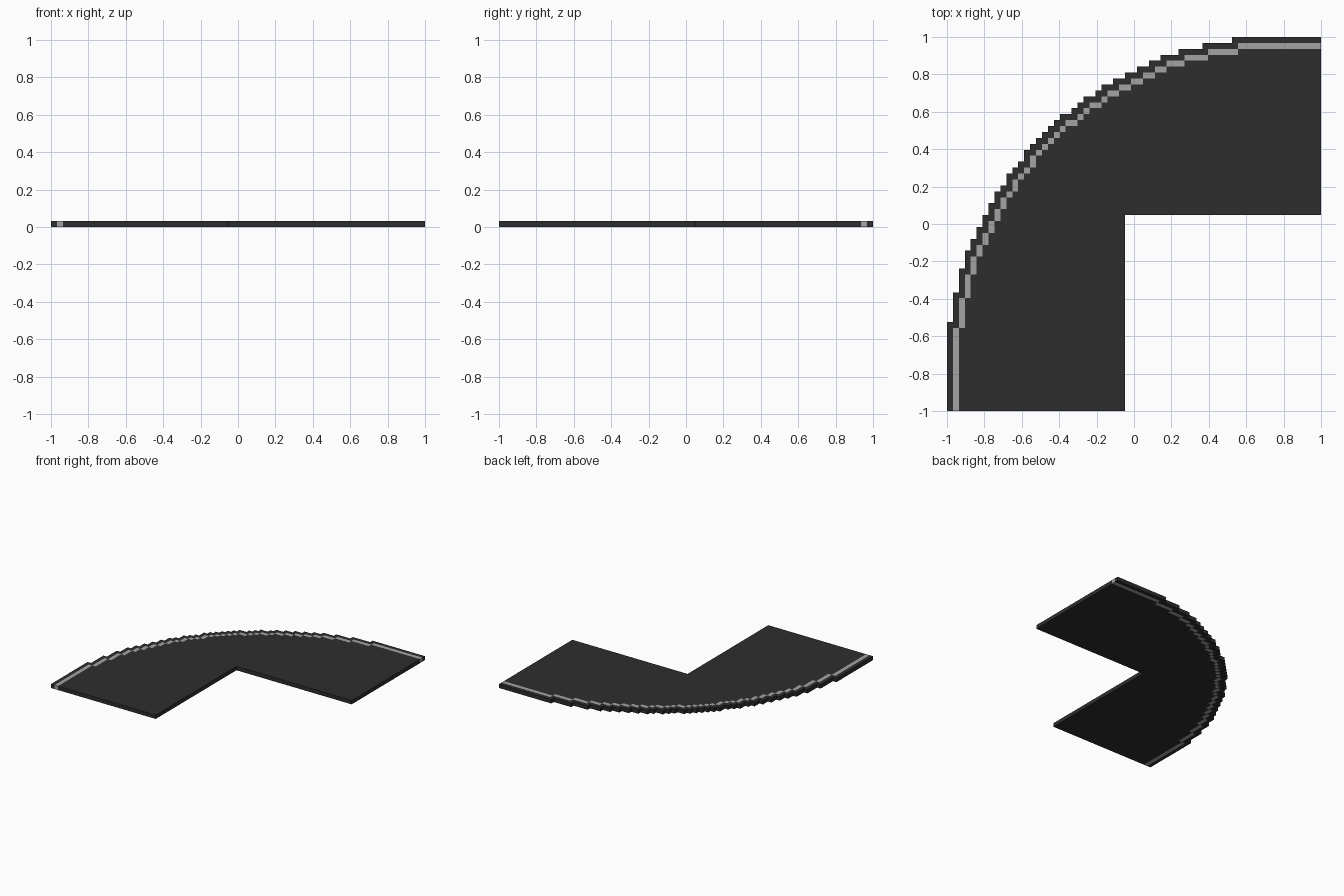
import bpy, bmesh, math

if "Cube" in bpy.data.objects:
    bpy.data.objects.remove(bpy.data.objects["Cube"])

N = 63                    # blocks along each side
S = 2 / N                 # block size (also the slab thickness)
C, BASE, R = 56, 7, 56.05  # outer arc centre and radius, in blocks
INNER = 30                # road width in blocks


def material(name, v):
    m = bpy.data.materials.new(name)
    m.diffuse_color = (v, v, v, 1)
    m.use_nodes = True
    m.node_tree.nodes["Principled BSDF"].inputs["Base Color"].default_value = m.diffuse_color
    return m


def inside_arc(i, j):
    """Stepped outer edge; the road ends count as open."""
    if i < 0 or j >= N:
        return False
    dx, dy = max(C - i - 0.5, 0), max(j + 0.5 - BASE, 0)
    return math.hypot(dx, dy) <= R


def in_road(i, j):
    return (0 <= i < N and 0 <= j < N and inside_arc(i, j)
            and not (i >= INNER and j < N - INNER))


def inset(i, j):
    """One block in from the outer edge, diagonals included."""
    return all(inside_arc(i + a, j + b) for a in (-1, 0) for b in (0, 1))


def is_line(i, j):
    return inset(i, j) and not (inset(i - 1, j) and inset(i, j + 1))


# Slab of blocks, with only the outer faces
bm = bmesh.new()
verts = {}


def vert(i, j, k):
    if (i, j, k) not in verts:
        verts[i, j, k] = bm.verts.new((i * S - 1, j * S - 1, k * S))
    return verts[i, j, k]


def face(corners, mat):
    bm.faces.new([vert(*c) for c in corners]).material_index = mat


for i in range(N):
    for j in range(N):
        if not in_road(i, j):
            continue
        m = int(is_line(i, j))
        ring = [(i, j), (i + 1, j), (i + 1, j + 1), (i, j + 1)]
        face([(*p, 1) for p in ring], m)
        face([(*p, 0) for p in reversed(ring)], m)
        for n, (a, b) in enumerate([(0, -1), (1, 0), (0, 1), (-1, 0)]):
            if not in_road(i + a, j + b):
                p, q = ring[n], ring[(n + 1) % 4]
                face([(*p, 0), (*q, 0), (*q, 1), (*p, 1)], m)

mesh = bpy.data.meshes.new("curved_road")
bm.to_mesh(mesh)
bm.free()
mesh.materials.append(material("dark_asphalt", 0.027))
mesh.materials.append(material("light_grey_line", 0.37))
road = bpy.data.objects.new("curved_road", mesh)
bpy.context.collection.objects.link(road)
